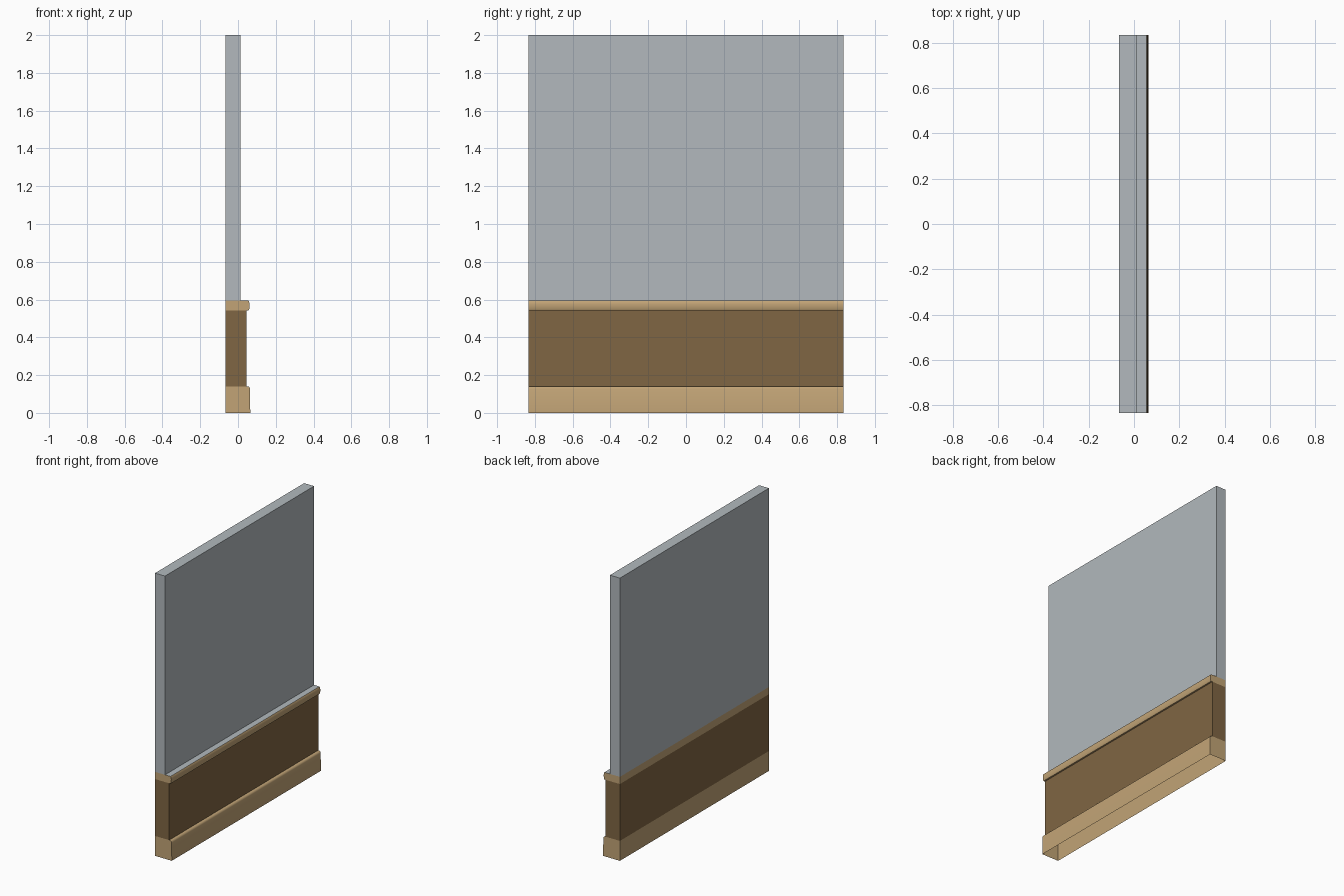
import bpy
import bmesh
import math

if "Cube" in bpy.data.objects:
    bpy.data.objects.remove(bpy.data.objects["Cube"])

HALF = 0.833    # half length along y
BACK = -0.066   # shared flush back plane


def material(name, rgb):
    m = bpy.data.materials.new(name)
    lin = [(c / 255 / 12.92) if c < 10 else ((c / 255 + 0.055) / 1.055) ** 2.4 for c in rgb]
    m.diffuse_color = (*lin, 1)
    m.use_nodes = True
    m.node_tree.nodes["Principled BSDF"].inputs["Base Color"].default_value = m.diffuse_color
    return m


GREY = material("grey_plaster", (178, 185, 189))
TAN = material("light_wood", (194, 164, 118))
BROWN = material("dark_wood", (128, 102, 67))


def extrude_profile(name, pts, mats, skip=(), second=()):
    """Sweep a closed (x, z) loop along y; skip = open edges, second = edges in material 1."""
    bm = bmesh.new()
    a = [bm.verts.new((x, -HALF, z)) for x, z in pts]
    b = [bm.verts.new((x, HALF, z)) for x, z in pts]
    n = len(pts)
    bm.faces.new(a)
    bm.faces.new(b[::-1])
    for i in range(n):
        if i in skip:
            continue
        j = (i + 1) % n
        f = bm.faces.new((a[i], b[i], b[j], a[j]))
        f.material_index = 1 if i in second else 0
    mesh = bpy.data.meshes.new(name)
    bm.to_mesh(mesh)
    bm.free()
    for m in mats:
        mesh.materials.append(m)
    ob = bpy.data.objects.new(name, mesh)
    bpy.context.collection.objects.link(ob)
    bpy.ops.object.select_all(action='DESELECT')
    ob.select_set(True)
    bpy.context.view_layer.objects.active = ob
    bpy.ops.object.shade_smooth_by_angle(angle=math.radians(40))
    return ob


# Baseboard: rounded top lip, open underneath
extrude_profile("baseboard", [
    (BACK, 0), (0.065, 0), (0.064, 0.127), (0.061, 0.135), (0.055, 0.140),
    (0.045, 0.141), (BACK, 0.141)], [TAN], skip=(0, 5))

# Dark wainscot panel
extrude_profile("wainscot_panel", [
    (BACK, 0.141), (0.045, 0.141), (0.045, 0.543), (BACK, 0.543)], [BROWN], skip=(0, 2))

# Chair rail with a grey ledge on top
extrude_profile("chair_rail", [
    (BACK, 0.543), (0.045, 0.543), (0.056, 0.543), (0.060, 0.550), (0.061, 0.575),
    (0.059, 0.588), (0.055, 0.594), (0.012, 0.594), (BACK, 0.594)],
    [TAN, GREY], skip=(0, 7), second=(6,))

# Upper wall
extrude_profile("upper_wall", [
    (BACK, 0.594), (0.012, 0.594), (0.012, 2), (BACK, 2)], [GREY], skip=(0,))
